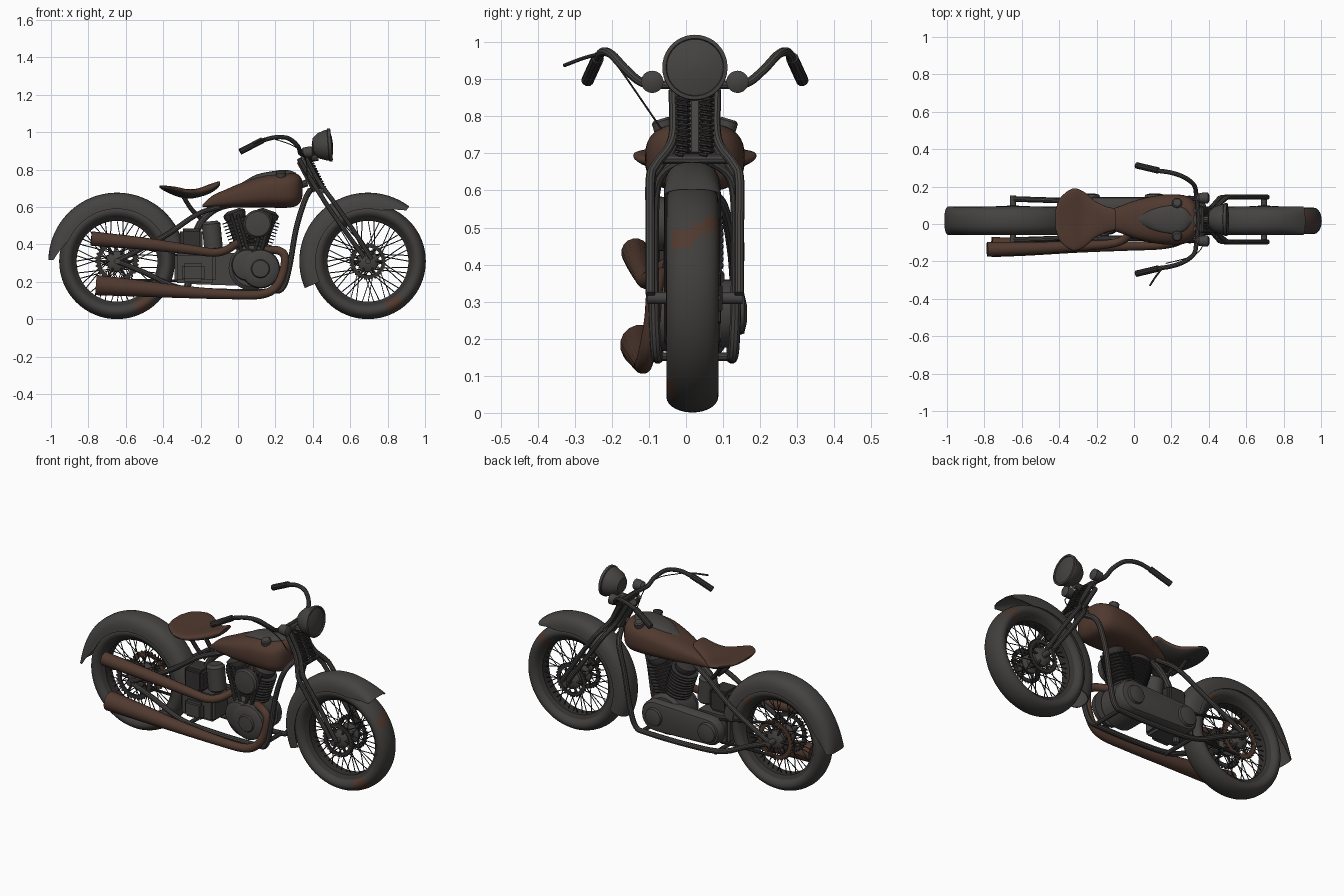
import bpy, bmesh, math
from math import sin, cos, pi, radians
from mathutils import Vector

cube = bpy.data.objects.get("Cube")
if cube:
    bpy.data.objects.remove(cube)

C = 0.024   # y of the frame's middle plane
WY = 0.017  # y of the wheels' middle plane


def material(name, rgb, rough=0.7):
    m = bpy.data.materials.new(name)
    m.use_nodes = True
    m.diffuse_color = (*rgb, 1)
    bsdf = m.node_tree.nodes["Principled BSDF"]
    bsdf.inputs["Base Color"].default_value = (*rgb, 1)
    bsdf.inputs["Roughness"].default_value = rough
    return m


steel = material("dark_steel", (0.06, 0.056, 0.054))
rust = material("rust_brown", (0.08, 0.041, 0.028))
rubber = material("rubber", (0.052, 0.049, 0.047))
black = material("black_metal", (0.034, 0.031, 0.03))


def add_object(name, mesh, mat):
    mesh.materials.clear()
    mesh.materials.append(mat)
    mesh.shade_smooth()
    mesh.set_sharp_from_angle(angle=radians(35))
    ob = bpy.data.objects.new(name, mesh)
    bpy.context.collection.objects.link(ob)
    return ob


def skin(name, rings, mat, wrap=False):
    """Join closed rings of points; cap the ends unless the rings wrap round."""
    bm = bmesh.new()
    vs = [[bm.verts.new(p) for p in ring] for ring in rings]
    n = len(vs[0])
    pairs = list(zip(vs, vs[1:])) + ([(vs[-1], vs[0])] if wrap else [])
    for a, b in pairs:
        for i in range(n):
            j = (i + 1) % n
            bm.faces.new((a[i], a[j], b[j], b[i]))
    if not wrap:
        bm.faces.new(vs[0])
        bm.faces.new(vs[-1])
    bmesh.ops.recalc_face_normals(bm, faces=bm.faces)
    mesh = bpy.data.meshes.new(name)
    bm.to_mesh(mesh)
    bm.free()
    return add_object(name, mesh, mat)


def wheel_ring(section, c, deg):
    a = radians(deg)
    return [(c[0] + r * cos(a), WY + y, c[1] + r * sin(a)) for r, y in section]


def revolve(name, section, c, mat, steps=96):
    return skin(name, [wheel_ring(section, c, 360 * i / steps) for i in range(steps)], mat, True)


def turned(name, profile, base, axis, mat, n=28):
    """Lathe a (radius, height) profile along an axis; base y is from the middle plane."""
    q = Vector((0, 0, 1)).rotation_difference(Vector(axis))
    o = Vector(base) + Vector((0, C, 0))
    rings = [[o + q @ Vector((r * cos(2 * pi * i / n), r * sin(2 * pi * i / n), h))
              for i in range(n)] for r, h in profile]
    return skin(name, rings, mat)


def smooth(points, sub=6):
    """Curve through the points."""
    p = [Vector(v) for v in points]
    p = [2 * p[0] - p[1]] + p + [2 * p[-1] - p[-2]]
    out = []
    for a, b, c, d in zip(p, p[1:], p[2:], p[3:]):
        for k in range(sub):
            t = k / sub
            out.append(b + (c - a) * (t / 2) + (2 * a - 5 * b + 4 * c - d) * (t * t / 2)
                       + (3 * b - a - 3 * c + d) * (t ** 3 / 2))
    return out + [p[-2]]


def loft(name, stations, mat, power=2.0, n=40):
    """Rounded body through (x, z, half width, half height) stations."""
    def sgn(v):
        return math.copysign(abs(v) ** (2 / power), v)
    rings = [[(x, C + w * sgn(cos(2 * pi * i / n)), z + h * sgn(sin(2 * pi * i / n)))
              for i in range(n)] for x, z, w, h in smooth(stations, 4)]
    return skin(name, rings, mat)


def tubes(name, paths, radius, mat, curved=True, res=3):
    """Round tubes along paths; a fourth value on a point scales the radius."""
    cu = bpy.data.curves.new(name, "CURVE")
    cu.dimensions = "3D"
    cu.bevel_depth = radius
    cu.bevel_resolution = res
    cu.use_fill_caps = True
    for path in paths:
        pts = smooth(path) if curved and len(path) > 2 else [Vector(p) for p in path]
        s = cu.splines.new("POLY")
        s.points.add(len(pts) - 1)
        for sp, p in zip(s.points, pts):
            sp.co = (p[0], p[1] + C, p[2], 1)
            sp.radius = p[3] if len(p) > 3 else 1
    tmp = bpy.data.objects.new(name + "_path", cu)
    bpy.context.collection.objects.link(tmp)
    dg = bpy.context.evaluated_depsgraph_get()
    mesh = bpy.data.meshes.new_from_object(tmp.evaluated_get(dg))
    bpy.data.objects.remove(tmp)
    return add_object(name, mesh, mat)


def both(path):
    return [[(p[0], s * p[1], p[2]) for p in path] for s in (1, -1)]


def box(name, centre, size, mat):
    bm = bmesh.new()
    bmesh.ops.create_cube(bm, size=1)
    bmesh.ops.scale(bm, vec=size, verts=bm.verts)
    bmesh.ops.bevel(bm, geom=bm.edges[:], offset=0.015, segments=2, affect="EDGES")
    mesh = bpy.data.meshes.new(name)
    bm.to_mesh(mesh)
    bm.free()
    add_object(name, mesh, mat).location = (centre[0], centre[1] + C, centre[2])


def cog(name, c, y, r, mat, teeth=32):
    rings = []
    for i in range(teeth * 4):
        tip = r if i % 4 < 2 else r * 0.92
        section = [(tip, y - 0.005), (tip, y + 0.005), (r * 0.74, y + 0.005), (r * 0.74, y - 0.005)]
        rings.append(wheel_ring(section, c, 90 * i / teeth))
    skin(name, rings, mat, True)


def arch(inner, scale, n=16):
    """Half-round fender section from the skirt edge over the crown."""
    pts = []
    for i in range(n + 1):
        t = pi * (i / n - 0.5)
        pts.append((inner + (0.367 - inner) * scale * max(cos(t), 0) ** 0.75,
                    0.077 * scale * math.copysign(abs(sin(t)) ** 0.75, t)))
    return pts


def fender(name, c, start, end, tip, steps=56):
    """Fender arc whose skirt tapers away towards the tip angle."""
    rings = []
    for i in range(steps + 1):
        deg = start + (end - start) * i / steps
        inner = 0.28 + 0.06 * max(0, 1 - abs(deg - tip) / 24) ** 1.3
        rings.append(wheel_ring(arch(inner, 1) + arch(inner, 0.95)[::-1], c, deg))
    skin(name, rings, steel)


# Wheels and fenders
wheels = {"front": ((0.695, 0.31), 0.1), "rear": ((-0.647, 0.31), 0.118)}
fender("front_fender", wheels["front"][0], 53, 203, 53)
fender("rear_fender", wheels["rear"][0], 8, 179, 179)
for end, (c, cog_r) in wheels.items():
    section = [(0.267 + 0.042 * cos(2 * pi * i / 28), 0.07 * sin(2 * pi * i / 28))
               for i in range(28)]
    tyre = revolve(end + "_tyre", section, c, rubber)
    tyre.data.materials.append(rust)
    for f in tyre.data.polygons:  # worn rusty patches
        deg = math.degrees(math.atan2(f.center.z - c[1], f.center.x - c[0])) % 360
        y = f.center.y - WY
        low = 28 + 170 * max(y, 0)
        if low < deg < low + 11 and y > -0.05 or 292 < deg < 310 and y < -0.045:
            f.material_index = 1
    revolve(end + "_rim", [(0.216, -0.03), (0.24, -0.05), (0.24, 0.05), (0.216, 0.03)], c, black)
    spokes = []
    for i in range(44):
        a, side = 2 * pi * i / 44, 1 if i % 2 else -1
        b = a + (0.7 if i % 4 < 2 else -0.7)
        spokes.append([(c[0] + 0.05 * cos(b), side * 0.045, c[1] + 0.05 * sin(b)),
                       (c[0] + 0.222 * cos(a), 0, c[1] + 0.222 * sin(a))])
    tubes(end + "_spokes", spokes, 0.0027, black, res=0)
    hub = [(0.03, -0.075), (0.055, -0.06), (0.055, -0.04), (0.03, -0.03),
           (0.03, 0.03), (0.055, 0.04), (0.055, 0.06), (0.03, 0.075)]
    turned(end + "_hub", hub, (c[0], 0, c[1]), (0, 1, 0), steel)
    turned(end + "_axle", [(0.016, -0.128), (0.016, 0.128)], (c[0], 0, c[1]), (0, 1, 0), steel, 12)
    for side, label in ((-1, "right"), (1, "left")):
        cog(f"{end}_{label}_disc", c, side * 0.066, cog_r,
            rust if (end, side) == ("rear", 1) else black)
        arms = [[(c[0] + r * cos(k * pi / 3), side * 0.064, c[1] + r * sin(k * pi / 3))
                 for r in (0.04, cog_r * 0.77)] for k in range(6)]
        tubes(f"{end}_{label}_disc_arms", arms, 0.007, black, res=1)

# Tank, console, caps and seat
loft("fuel_tank", [(-0.19, 0.606, 0.025, 0.006), (-0.135, 0.63, 0.05, 0.032),
                   (-0.06, 0.647, 0.077, 0.049), (0.01, 0.662, 0.103, 0.064),
                   (0.13, 0.683, 0.13, 0.085), (0.22, 0.688, 0.134, 0.092),
                   (0.28, 0.69, 0.126, 0.092), (0.32, 0.693, 0.1, 0.082),
                   (0.34, 0.696, 0.06, 0.055), (0.345, 0.697, 0.02, 0.025)], rust, 2.8)
loft("tank_console", [(0.02, 0.718, 0.015, 0.012), (0.1, 0.754, 0.055, 0.02),
                      (0.2, 0.774, 0.075, 0.02), (0.27, 0.777, 0.06, 0.02),
                      (0.31, 0.768, 0.02, 0.015)], steel)
for s, label in ((-1, "right"), (1, "left")):
    turned(label + "_tank_cap", [(0.027, 0), (0.027, 0.025), (0.02, 0.031)],
           (0.23, s * 0.083, 0.763), (0, s * 0.3, 1), steel)
seat = loft("seat", [(-0.42, 0.71, 0.05, 0.006), (-0.395, 0.701, 0.115, 0.014),
                     (-0.33, 0.682, 0.165, 0.024), (-0.27, 0.67, 0.15, 0.025),
                     (-0.21, 0.677, 0.1, 0.024), (-0.15, 0.698, 0.07, 0.025),
                     (-0.11, 0.718, 0.06, 0.018), (-0.095, 0.728, 0.045, 0.008)], rust, 2.3)
for v in seat.data.vertices:  # dished sides
    v.co.z += 0.55 * (v.co.y - C) ** 2
seat.data.materials.append(black)
for f in seat.data.polygons:  # dark underside
    f.material_index = int(f.normal.z < -0.6)
tubes("seat_springs", both([(-0.3, 0.06, 0.67), (-0.25, 0.05, 0.59), (-0.2, 0.04, 0.54)]), 0.012, black)

# Frame
tubes("down_tubes", both([(0.385, 0.03, 0.69), (0.355, 0.1, 0.63), (0.31, 0.112, 0.48),
                          (0.275, 0.11, 0.28), (0.24, 0.105, 0.17), (0.17, 0.1, 0.15),
                          (-0.1, 0.1, 0.15), (-0.32, 0.1, 0.17), (-0.5, 0.105, 0.25),
                          (-0.647, 0.11, 0.31)]), 0.015, steel)
tubes("rear_stays", both([(-0.1, 0.03, 0.6), (-0.22, 0.075, 0.56), (-0.4, 0.1, 0.44),
                          (-0.647, 0.11, 0.31)]), 0.014, steel)
tubes("backbone", [[(0.37, 0, 0.73), (0.1, 0, 0.64), (-0.12, 0, 0.59), (-0.23, 0, 0.45),
                    (-0.27, 0, 0.17)]], 0.02, steel)
tubes("cross_bars", [[(x, -0.1, 0.152), (x, 0.1, 0.152)] for x in (0.2, -0.28)], 0.012, steel)
tubes("steering_head", [[(0.34, 0, 0.85), (0.425, 0, 0.69)]], 0.03, steel)

# Springer fork
tubes("fork_legs", both([(0.325, 0.05, 0.86), (0.4, 0.055, 0.73), (0.445, 0.1, 0.66),
                         (0.47, 0.118, 0.62), (0.56, 0.12, 0.49), (0.675, 0.12, 0.33)])
      + both([(0.36, 0.058, 0.87), (0.43, 0.06, 0.74), (0.48, 0.105, 0.67),
              (0.51, 0.12, 0.63), (0.6, 0.12, 0.5), (0.715, 0.12, 0.32)]), 0.013, steel)
tubes("fork_crossbar", [[(0.45, -0.1, 0.685), (0.45, 0.1, 0.685)]], 0.014, steel)
tubes("fork_top_clamp", [[(0.355, -0.065, 0.87), (0.355, 0.065, 0.87)]], 0.02, steel)
coils = [[(0.375 + 0.08 * i / 120 + 0.017 * cos(i * pi / 5), s * 0.032 + 0.017 * sin(i * pi / 5),
           0.86 - 0.165 * i / 120) for i in range(121)] for s in (-1, 1)]
tubes("fork_springs", coils, 0.005, black, False, 1)

# Handlebar, grips, lever and cable
tubes("handlebar", both([(0.345, 0, 0.885), (0.34, 0.08, 0.885), (0.332, 0.14, 0.89),
                         (0.32, 0.185, 0.925), (0.27, 0.225, 0.967), (0.2, 0.25, 0.973),
                         (0.12, 0.262, 0.953)]), 0.012, steel)
tubes("grips", both([(0.13, 0.262, 0.957), (0.012, 0.29, 0.896)]), 0.017, black)
tubes("brake_lever", [[(0.16, -0.25, 0.97), (0.12, -0.3, 0.957), (0.085, -0.353, 0.937)]], 0.005, steel)
tubes("brake_cable", [[(0.17, -0.235, 0.972), (0.3, -0.2, 0.925), (0.36, -0.155, 0.86),
                       (0.37, -0.09, 0.765)]], 0.0025, black)

# Lamps
turned("headlight", [(0.01, 0), (0.045, 0.008), (0.068, 0.035), (0.08, 0.07), (0.083, 0.086),
                     (0.088, 0.089), (0.088, 0.104), (0.078, 0.106), (0.076, 0.1), (0.045, 0.11),
                     (0.002, 0.114)], (0.395, 0, 0.924), (1, 0, 0.08), steel, 40)
tubes("headlight_bracket", [[(0.35, 0, 0.86), (0.43, 0, 0.865)]], 0.02, steel)
for s, label in ((-1, "right"), (1, "left")):
    turned(label + "_side_lamp", [(0.012, 0), (0.025, 0.012), (0.03, 0.04), (0.03, 0.06), (0.015, 0.068)],
           (0.335, s * 0.115, 0.893), (1, 0, 0), steel)

# Engine
turned("crankcase", [(0.1, -0.08), (0.12, -0.065), (0.12, 0.065), (0.1, 0.08)],
       (0.07, 0, 0.275), (0, 1, 0), steel, 32)
turned("timing_cover", [(0.105, 0), (0.1, 0.03), (0.085, 0.04), (0.05, 0.042), (0.045, 0.05), (0.01, 0.052)],
       (0.12, -0.075, 0.27), (0, -1, 0), steel, 32)
turned("cam_cover", [(0.085, 0), (0.08, 0.025), (0.06, 0.032)], (0.05, -0.075, 0.29), (0, -1, 0), steel)
fins = [(0.05, 0.06)]
for k in range(9):
    h = 0.1 + 0.018 * k
    fins += [(0.052, h), (0.077, h), (0.077, h + 0.006), (0.052, h + 0.006)]
fins += [(0.06, 0.265), (0.06, 0.285), (0.035, 0.3)]
for name, lean in (("rear", -0.34), ("front", 0.34)):
    turned(name + "_cylinder", fins, (0.07, 0, 0.3), (lean, 0, 1), black, 24)
    tubes(name + "_pushrods", [[(0.07 + lean * 0.1 + d, -0.08, 0.36), (0.07 + lean * 0.27 + d, -0.07, 0.56)]
                               for d in (-0.015, 0.02)], 0.009, steel)
turned("air_cleaner", [(0.05, 0), (0.072, 0.02), (0.075, 0.045), (0.066, 0.055), (0.02, 0.06)],
       (0.105, -0.06, 0.51), (0, -1, 0), steel, 32)


def primary_outline(grow, y):
    pts = []
    for cx, r, a0 in ((0.11, 0.092, -90), (-0.24, 0.08, 90)):
        pts += [(cx + (r + grow) * cos(radians(a0 + 15 * k)), C + y,
                 0.268 + (r + grow) * sin(radians(a0 + 15 * k))) for k in range(13)]
    return pts


skin("primary_cover", [primary_outline(g, y) for g, y in
                       ((0, 0.06), (0, 0.1), (-0.01, 0.115), (-0.03, 0.12))], steel)
for name, x, r in (("engine_dome", 0.11, 0.055), ("clutch_dome", -0.24, 0.06)):
    turned(name, [(r, 0), (r * 0.9, 0.018), (r * 0.4, 0.025)], (x, 0.115, 0.268), (0, 1, 0), steel)
box("gearbox", (-0.23, -0.01, 0.275), (0.22, 0.15, 0.16), steel)
box("gearbox_lid", (-0.24, -0.085, 0.25), (0.12, 0.05, 0.1), steel)
box("battery_box", (-0.25, -0.03, 0.42), (0.12, 0.13, 0.13), black)
turned("oil_tank", [(0.04, 0), (0.05, 0.01), (0.05, 0.14), (0.035, 0.155)], (-0.13, -0.03, 0.37),
       (-0.1, 0, 1), steel)
tubes("drive_chain", [[(-0.24, 0.06, 0.265 + d * 0.06), (-0.647, 0.06, 0.31 + d * 0.1)] for d in (-1, 1)],
      0.008, black)

# Exhausts (fourth value is the pipe radius)
tubes("upper_exhaust", [[(0.0, -0.06, 0.41, 0.02), (-0.06, -0.11, 0.372, 0.022), (-0.13, -0.13, 0.357, 0.023),
                         (-0.25, -0.14, 0.372, 0.026), (-0.5, -0.152, 0.404, 0.033),
                         (-0.785, -0.16, 0.432, 0.039)]], 1.0, rust, res=6)
tubes("lower_exhaust", [[(0.15, -0.06, 0.37, 0.022), (0.215, -0.095, 0.368, 0.022), (0.25, -0.108, 0.335, 0.022),
                         (0.24, -0.115, 0.25, 0.022), (0.2, -0.128, 0.17, 0.023), (0.12, -0.138, 0.133, 0.024),
                         (-0.05, -0.142, 0.133, 0.026), (-0.3, -0.144, 0.147, 0.034),
                         (-0.55, -0.147, 0.167, 0.046), (-0.76, -0.147, 0.183, 0.055)]], 1.0, rust, res=6)
